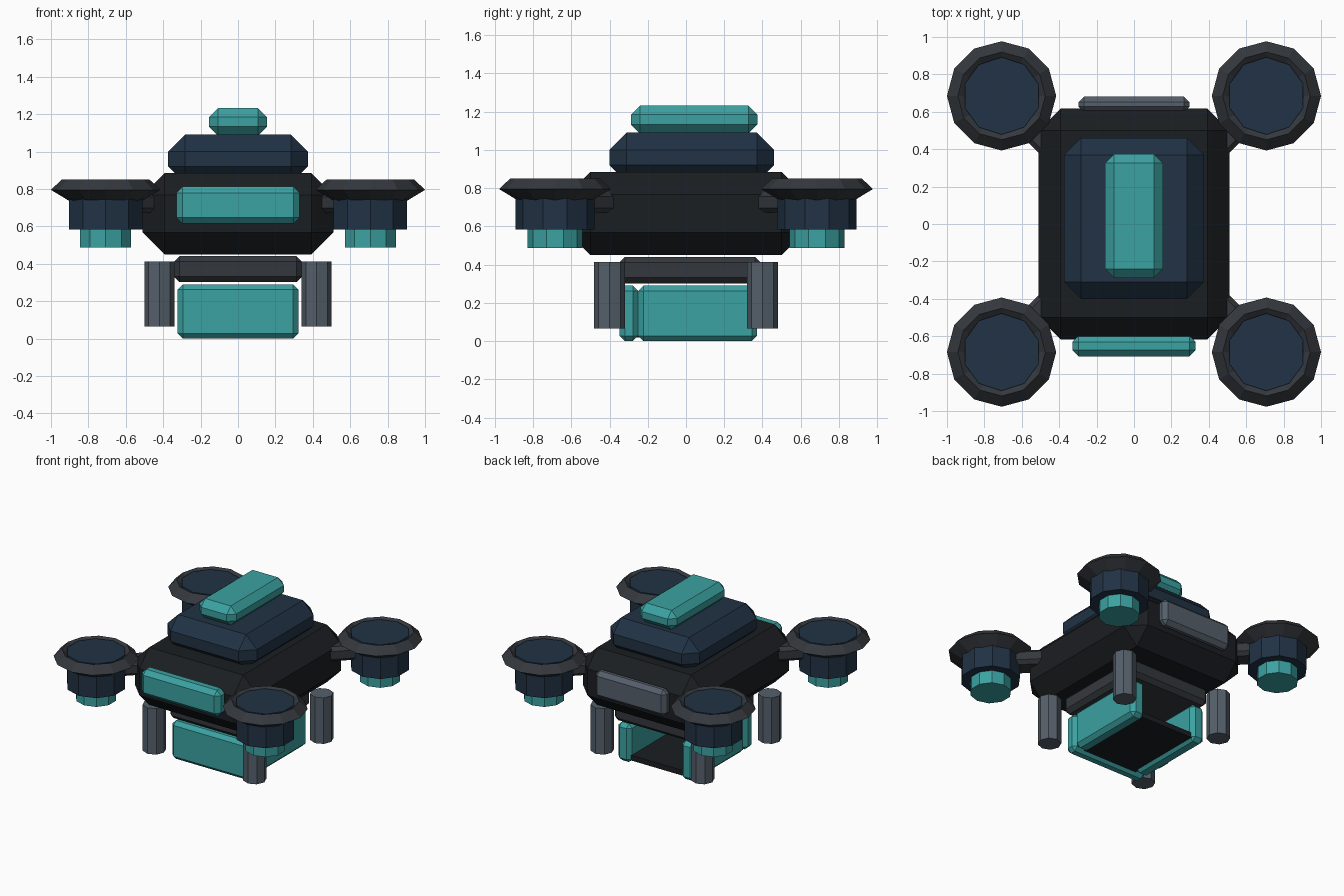
import bpy, bmesh, math
from mathutils import Matrix, Vector

if "Cube" in bpy.data.objects:
    bpy.data.objects.remove(bpy.data.objects["Cube"])


def material(name, rgb):
    m = bpy.data.materials.new(name)
    m.diffuse_color = (*rgb, 1)
    m.use_nodes = True
    m.node_tree.nodes["Principled BSDF"].inputs["Base Color"].default_value = m.diffuse_color
    return m


TEAL = material("teal", (0.045, 0.36, 0.36))
NAVY = material("navy", (0.015, 0.032, 0.058))
BLACK = material("black", (0.011, 0.013, 0.016))
DARK = material("dark_grey", (0.034, 0.039, 0.046))
STEEL = material("steel", (0.09, 0.115, 0.145))


def finish(name, bm, mat):
    bmesh.ops.recalc_face_normals(bm, faces=bm.faces[:])
    me = bpy.data.meshes.new(name)
    bm.to_mesh(me)
    bm.free()
    me.materials.append(mat)
    ob = bpy.data.objects.new(name, me)
    bpy.context.collection.objects.link(ob)
    return ob


def box(name, lo, hi, bevel, mat):
    """Chamfered box between two corners."""
    bm = bmesh.new()
    bmesh.ops.create_cube(bm, size=1)
    lo, hi = Vector(lo), Vector(hi)
    bmesh.ops.scale(bm, vec=hi - lo, verts=bm.verts[:])
    if bevel:
        bmesh.ops.bevel(bm, geom=bm.edges[:], offset=bevel, segments=1,
                        affect='EDGES', clamp_overlap=True)
    bmesh.ops.translate(bm, vec=(lo + hi) / 2, verts=bm.verts[:])
    return finish(name, bm, mat)


def lathe(name, x, y, profile, sides, mat):
    """Capped solid of revolution, profile of (radius, z), vertex on the y axis."""
    bm = bmesh.new()
    rings = []
    for r, z in profile:
        rings.append([bm.verts.new((x + r * math.sin(2 * math.pi * i / sides),
                                    y + r * math.cos(2 * math.pi * i / sides), z))
                      for i in range(sides)])
    for a, b in zip(rings, rings[1:]):
        for i in range(sides):
            j = (i + 1) % sides
            bm.faces.new((a[i], a[j], b[j], b[i]))
    bm.faces.new(rings[0])
    bm.faces.new(rings[-1])
    return finish(name, bm, mat)


# Hull, upper deck and top fin
box("hull", (-0.51, -0.617, 0.45), (0.51, 0.617, 0.885), 0.117, BLACK)
box("upper_deck", (-0.374, -0.4, 0.83), (0.374, 0.46, 1.09), 0.09, NAVY)
box("top_battery", (-0.155, -0.288, 1.085), (0.155, 0.374, 1.232), 0.048, TEAL)

# Front and rear panels
box("front_panel", (-0.33, -0.708, 0.615), (0.33, -0.598, 0.812), 0.033, TEAL)
box("rear_panel", (-0.297, 0.598, 0.6), (0.297, 0.682, 0.8), 0.03, STEEL)

# Cargo mount plate and open-backed tray
box("mount_plate", (-0.343, -0.348, 0.302), (0.343, 0.39, 0.441), 0.03, DARK)
box("tray_front", (-0.323, -0.348, 0), (0.323, -0.25, 0.29), 0.028, TEAL)
box("tray_floor", (-0.23, -0.27, 0.02), (0.23, 0.35, 0.06), 0, BLACK)
for s, side in ((-1, "left"), (1, "right")):
    x0, x1 = sorted((s * 0.21, s * 0.323))
    box("tray_wall_" + side, (x0, -0.25, 0), (x1, 0.372, 0.29), 0.028, TEAL)

# Four corners: leg, arm, motor, light and guard ring
for sx, h in ((-1, "left"), (1, "right")):
    for sy, v in ((-1, "front"), (1, "rear")):
        tag = f"_{v}_{h}"
        px, py = sx * 0.708, sy * 0.685
        lathe("leg" + tag, sx * 0.42, sy * 0.4, [(0.081, 0.065), (0.081, 0.413)], 8, STEEL)
        arm = box("arm" + tag, (-0.25, -0.085, -0.055), (0.25, 0.085, 0.055), 0.025, DARK)
        arm.matrix_world = (Matrix.Translation((sx * 0.53, sy * 0.52, 0.727))
                            @ Matrix.Rotation(math.atan2(sy, sx), 4, 'Z'))
        lathe("motor" + tag, px, py, [(0.207, 0.583), (0.207, 0.842)], 10, NAVY)
        lathe("motor_light" + tag, px, py, [(0.143, 0.487), (0.143, 0.59)], 10, TEAL)
        lathe("guard_ring" + tag, px, py,
              [(0.19, 0.733), (0.292, 0.795), (0.234, 0.851), (0.2, 0.825)], 12, DARK)
